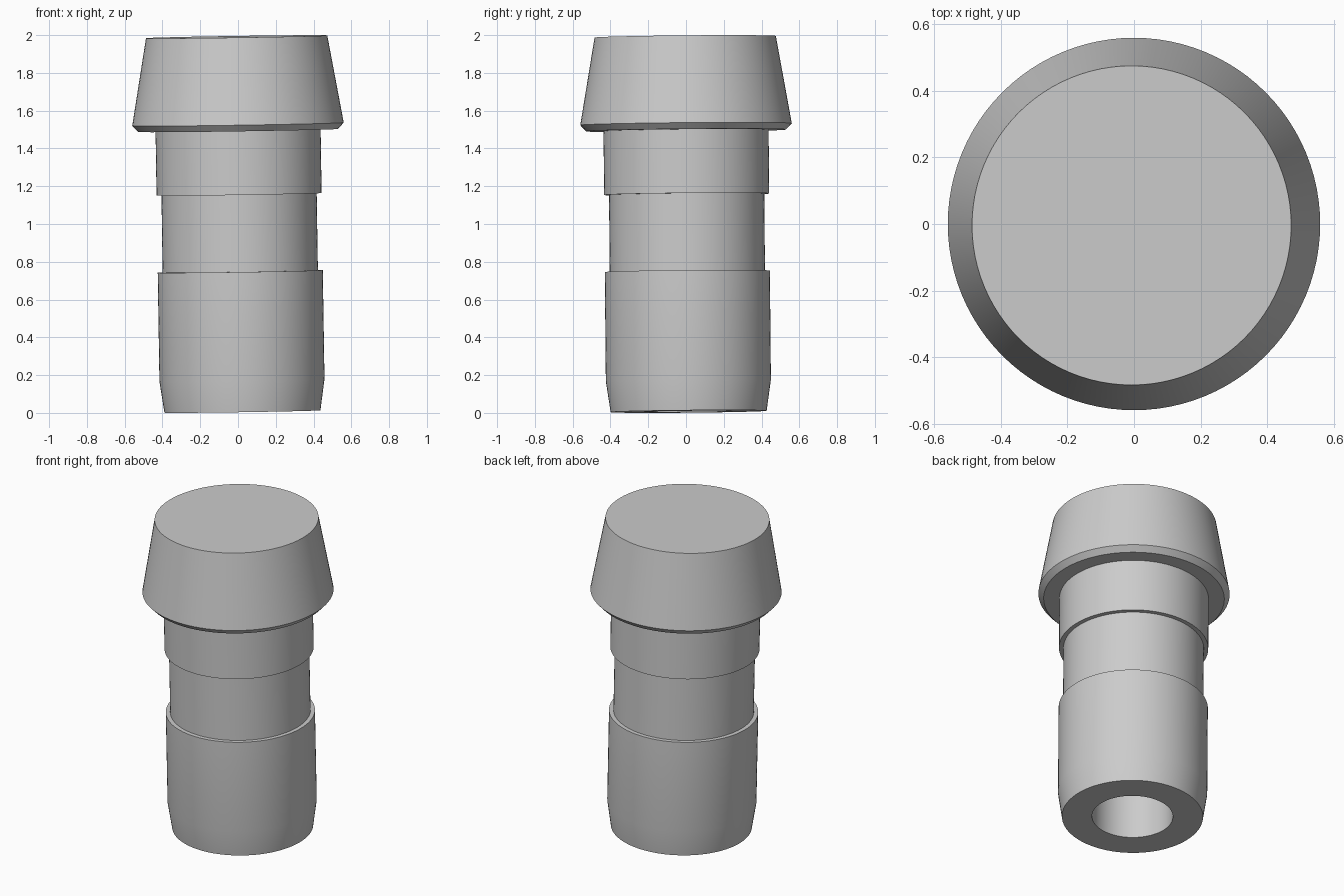
import bpy, bmesh, math
from mathutils import Vector

cube = bpy.data.objects.get("Cube")
if cube:
    bpy.data.objects.remove(cube, do_unlink=True)

grey = bpy.data.materials.new("plain_grey")
grey.use_nodes = True
colour = (0.6, 0.6, 0.6, 1)
grey.diffuse_color = colour
grey.node_tree.nodes["Principled BSDF"].inputs["Base Color"].default_value = colour

SIDES = 96


def lathe(name, profile):
    """Revolve a (radius, height) profile around z."""
    bm = bmesh.new()
    verts = [bm.verts.new((r, 0, z)) for r, z in profile]
    edges = [bm.edges.new(pair) for pair in zip(verts, verts[1:])]
    bmesh.ops.spin(bm, geom=verts + edges, cent=(0, 0, 0), axis=(0, 0, 1),
                   angle=math.tau, steps=SIDES, use_duplicate=False)
    bmesh.ops.remove_doubles(bm, verts=bm.verts, dist=1e-5)
    bmesh.ops.recalc_face_normals(bm, faces=bm.faces)
    mesh = bpy.data.meshes.new(name)
    bm.to_mesh(mesh)
    bm.free()
    mesh.materials.append(grey)
    obj = bpy.data.objects.new(name, mesh)
    bpy.context.collection.objects.link(obj)
    return obj


# Stepped plug: blind bore, tapered foot, groove, collar and conical head
plug = lathe("stepped_plug", [
    (0, 1.45), (0.237, 1.45), (0.237, 0),           # bore
    (0.413, 0), (0.437, 0.165), (0.437, 0.742),     # foot
    (0.411, 0.742), (0.411, 1.15),                  # groove
    (0.437, 1.15), (0.437, 1.488),                  # collar
    (0.529, 1.488), (0.56, 1.521),                  # head rim
    (0.48, 1.984), (0, 1.984),                      # head
])

# The whole plug leans slightly off vertical
lean = Vector((-0.0155, -0.0092, 1))
plug.rotation_mode = 'QUATERNION'
plug.rotation_quaternion = Vector((0, 0, 1)).rotation_difference(lean)
plug.location = (0.0235, 0.014, 0.0075)

bpy.ops.object.select_all(action='DESELECT')
plug.select_set(True)
bpy.context.view_layer.objects.active = plug
bpy.ops.object.shade_smooth_by_angle(angle=math.radians(30))
